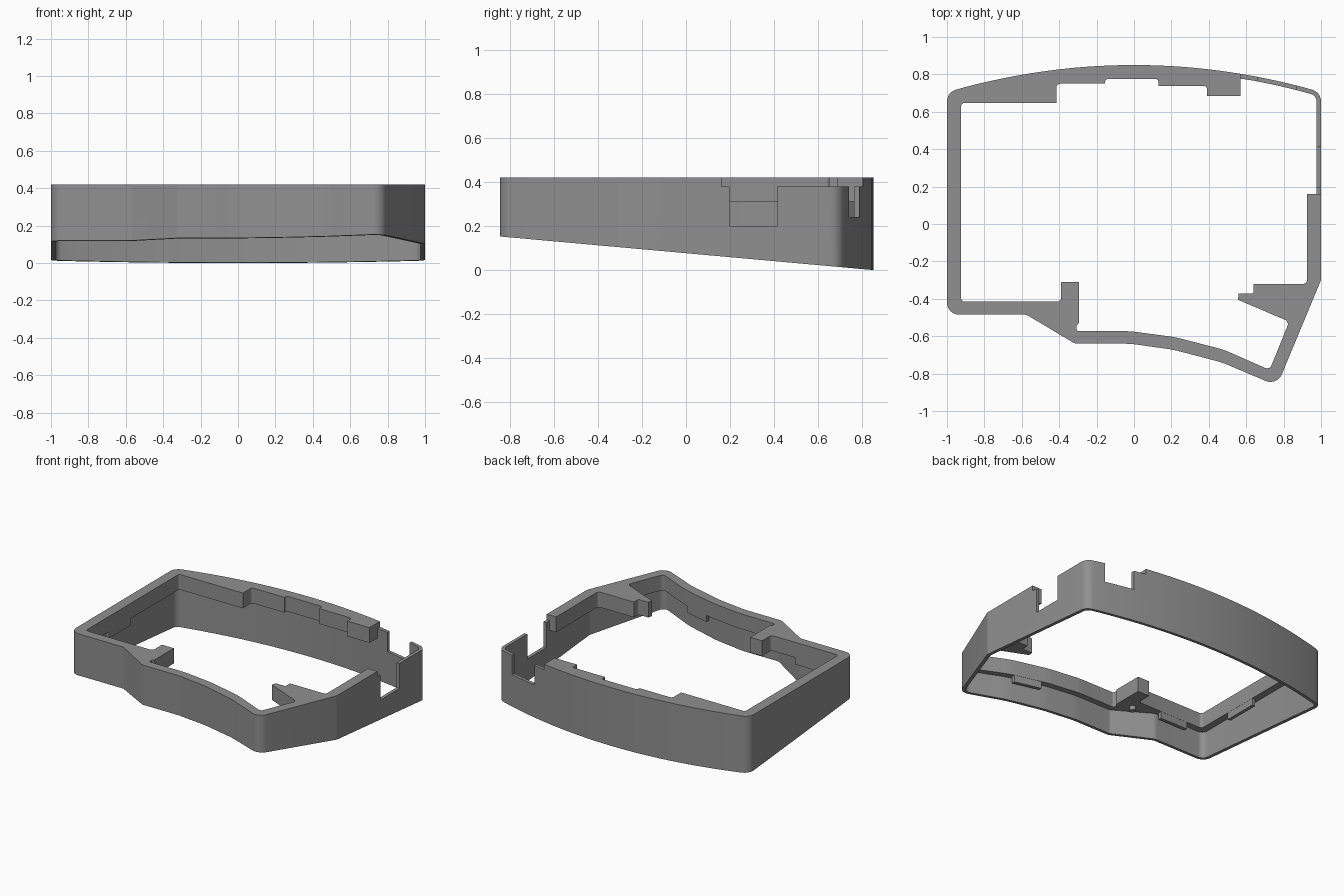
import bpy, bmesh, math
from mathutils import Vector

if "Cube" in bpy.data.objects:
    bpy.data.objects.remove(bpy.data.objects["Cube"])

grey = bpy.data.materials.new("mid_grey")
grey.diffuse_color = (0.28, 0.28, 0.28, 1)
grey.use_nodes = True
grey.node_tree.nodes["Principled BSDF"].inputs["Base Color"].default_value = grey.diffuse_color

TOP, LEDGE, WALL = 0.42, 0.31, 0.024


def rounded(pts, steps=6):
    """Outline from (x, y, radius) corners, counter-clockwise."""
    out, n = [], len(pts)
    for i, (x, y, r) in enumerate(pts):
        p = Vector((x, y))
        if r == 0:
            out.append(p)
            continue
        a = (Vector(pts[i - 1][:2]) - p).normalized()
        b = (Vector(pts[(i + 1) % n][:2]) - p).normalized()
        d = r / math.tan(a.angle(b) / 2)
        s, e = p + a * d, p + b * d
        c = p + (a + b).normalized() * math.hypot(r, d)
        for k in range(steps + 1):
            v = s.lerp(e, k / steps) - c
            out.append(c + v.normalized() * r)
    return out


def inset(pts, dist):
    out, n = [], len(pts)
    for i, p in enumerate(pts):
        a = (p - pts[i - 1]).normalized()
        b = (pts[(i + 1) % n] - p).normalized()
        na, nb = Vector((-a.y, a.x)), Vector((-b.y, b.x))
        m = (na + nb).normalized()
        out.append(p + m * (dist / m.dot(na)))
    return out


def prism(name, pts, z0, z1):
    """Extruded outline; z0 may be a function of y."""
    bm = bmesh.new()
    low = [bm.verts.new((p[0], p[1], z0(p[1]) if callable(z0) else z0)) for p in pts]
    high = [bm.verts.new((p[0], p[1], z1)) for p in pts]
    bm.faces.new(low[::-1])
    bm.faces.new(high)
    n = len(pts)
    for i in range(n):
        j = (i + 1) % n
        bm.faces.new((low[i], low[j], high[j], high[i]))
    bmesh.ops.recalc_face_normals(bm, faces=bm.faces)
    me = bpy.data.meshes.new(name)
    bm.to_mesh(me)
    bm.free()
    me.materials.append(grey)
    ob = bpy.data.objects.new(name, me)
    bpy.context.collection.objects.link(ob)
    return ob


def rect(x0, x1, y0, y1):
    return [(x0, y0), (x1, y0), (x1, y1), (x0, y1)]


def cut(target, cutter):
    m = target.modifiers.new("cut", "BOOLEAN")
    m.operation, m.solver, m.object = "DIFFERENCE", "EXACT", cutter
    bpy.context.view_layer.objects.active = target
    bpy.ops.object.modifier_apply(modifier=m.name)
    bpy.data.objects.remove(cutter)


# Outer outline: straight sides, wavy front, bowed back
def bow(x):
    return 0.85 - 0.145 * x * x


back = [(0.9 - 1.8 * i / 28, bow(0.9 - 1.8 * i / 28), 0) for i in range(29)]
outer = rounded([
    (-1, -0.485, 0.065), (-0.575, -0.485, 0.04), (-0.315, -0.64, 0.06),
    (-0.02, -0.64, 0.5), (0.21, -0.672, 0.5), (0.47, -0.74, 0.5),
    (0.765, -0.865, 0.065), (1, -0.30, 0.04),
    (1, bow(1), 0.065)] + back + [(-1, bow(1), 0.065)])
wall = inset(outer, WALL)

# Top opening: follows the thin wall at the back right corner
thin = [tuple(p) + (0,) for p in wall if p.x > 0.59 and p.y > 0.2]
opening = rounded([
    (-0.925, -0.415, 0.02), (-0.39, -0.415, 0.02), (-0.39, -0.31, 0),
    (-0.295, -0.31, 0), (-0.295, -0.53, 0), (-0.308, -0.545, 0),
    (-0.305, -0.573, 0.01), (-0.02, -0.573, 0.5), (0.22, -0.605, 0.5),
    (0.48, -0.672, 0.5), (0.725, -0.78, 0.025), (0.83, -0.522, 0.025),
    (0.555, -0.405, 0), (0.56, -0.372, 0), (0.64, -0.372, 0.012),
    (0.64, -0.32, 0), (0.925, -0.32, 0.02), (0.925, 0.16, 0),
    (1 - WALL, 0.16, 0)] + thin + [
    (0.57, bow(0.57) - 0.026, 0), (0.57, 0.685, 0), (0.39, 0.685, 0),
    (0.39, 0.737, 0.015), (0.13, 0.737, 0), (0.13, 0.775, 0.015),
    (-0.155, 0.775, 0.015), (-0.155, 0.75, 0), (-0.415, 0.75, 0.02),
    (-0.415, 0.648, 0), (-0.925, 0.648, 0.02)])

# Frame with a sloping underside, hollowed below the top ledge
frame = prism("frame", outer, lambda y: 0.0765 - 0.09 * y, TOP)
cut(frame, prism("lower_hollow", wall, -0.2, LEDGE))
cut(frame, prism("upper_opening", opening, 0.2, 0.6))

# Lowered corner and the two port notches
cut(frame, prism("corner_step", rect(0.57, 1.2, 0.16, 1.0), 0.38, 0.6))
cut(frame, prism("side_notch", rect(0.9, 1.2, 0.198, 0.415), 0.2, 0.6))
cut(frame, prism("back_notch", rect(0.66, 0.87, 0.6, 1.0), 0.24, 0.6))

# Small tabs hanging under the ledge
prism("left_tab", rect(-0.95, -0.926, -0.15, 0.1), 0.26, LEDGE + 0.01)
prism("front_left_tab", rect(-0.8, -0.58, -0.44, -0.416), 0.26, LEDGE + 0.01)
prism("front_right_tab", [(0.27, -0.62), (0.27, -0.645), (0.46, -0.693), (0.46, -0.668)],
      0.26, LEDGE + 0.01)

# Round boss under the front bracket
boss = [(-0.40 + 0.022 * math.cos(k * math.pi / 8), -0.49 + 0.022 * math.sin(k * math.pi / 8))
        for k in range(16)]
prism("boss", boss, 0.28, LEDGE + 0.01)

for ob in bpy.context.scene.objects:
    ob.select_set(ob.type == "MESH")
bpy.context.view_layer.objects.active = frame
bpy.ops.object.shade_smooth_by_angle(angle=math.radians(25))
